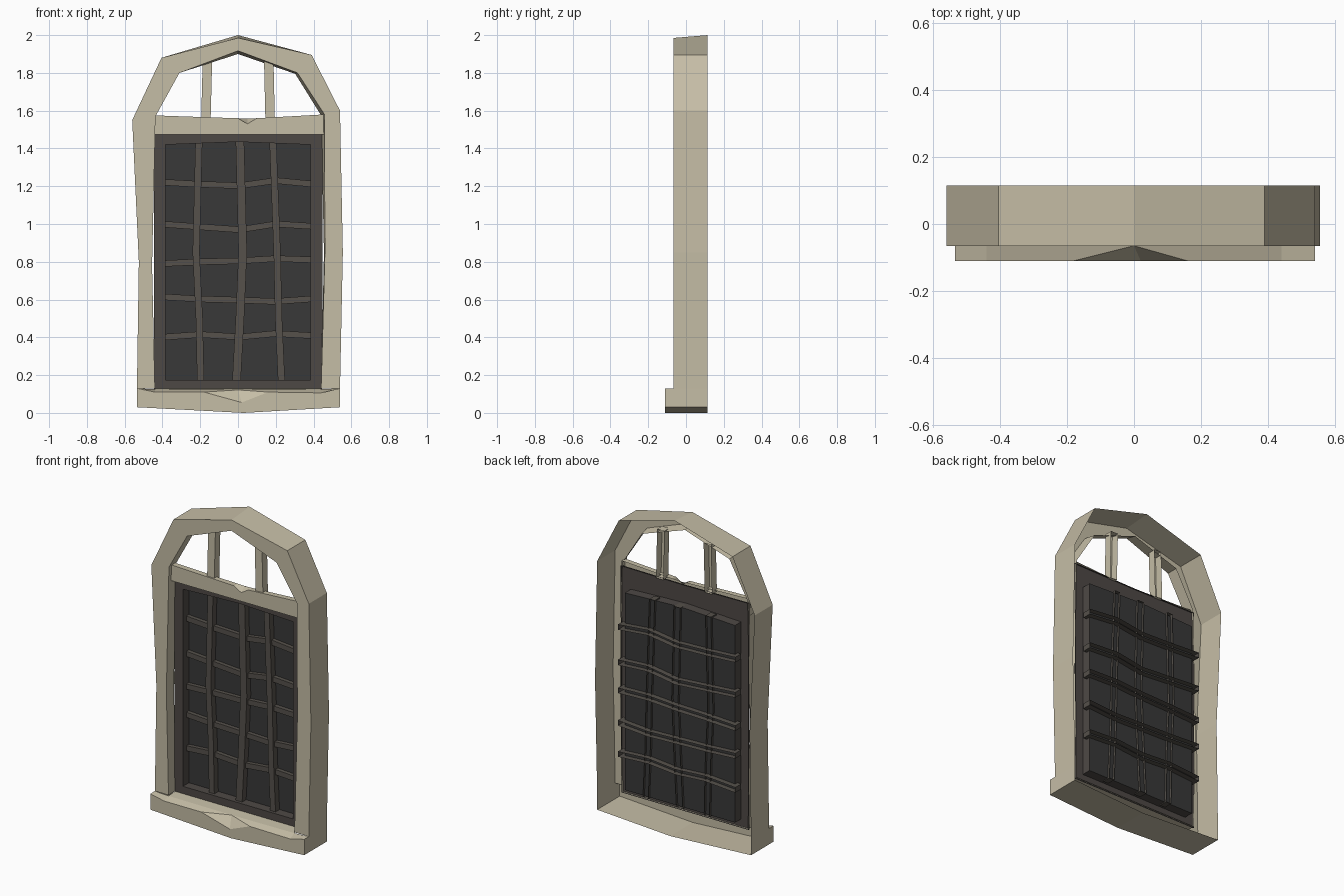
import bpy, bmesh

if "Cube" in bpy.data.objects:
    bpy.data.objects.remove(bpy.data.objects["Cube"])


def material(name, rgb):
    m = bpy.data.materials.new(name)
    m.diffuse_color = (*rgb, 1)
    m.use_nodes = True
    m.node_tree.nodes["Principled BSDF"].inputs["Base Color"].default_value = m.diffuse_color
    return m


STONE = material("pale_stone", (0.56, 0.51, 0.38))
IRON = material("brown_iron", (0.076, 0.066, 0.060))
BARS = material("lattice_iron", (0.092, 0.082, 0.070))
DARK = material("dark_pane", (0.040, 0.040, 0.040))


def make(name, faces, mat):
    """Object from a list of faces, each a list of 3D points."""
    bm = bmesh.new()
    for f in faces:
        bm.faces.new([bm.verts.new(p) for p in f])
    bmesh.ops.remove_doubles(bm, verts=bm.verts, dist=1e-5)
    me = bpy.data.meshes.new(name)
    bm.to_mesh(me)
    bm.free()
    me.materials.append(mat)
    ob = bpy.data.objects.new(name, me)
    bpy.context.collection.objects.link(ob)
    return ob


def wall(front, back, yf, yb):
    """Side wall, facing right of the travel direction."""
    f = [(x, yf, z) for x, z in front]
    b = [(x, yb, z) for x, z in back]
    return [[f[i], b[i], b[i + 1], f[i + 1]] for i in range(len(f) - 1)]


def strip(a, b, yf, ya, yb, a_back=None, b_back=None, caps=True):
    """Channel open at the back: front between chains a (right) and b (left), plus walls."""
    f = [[(x, yf, z) for x, z in (a[i], a[i + 1], b[i + 1], b[i])] for i in range(len(a) - 1)]
    f += wall(a, a_back or a, yf, ya)
    f += wall(b[::-1], (b_back or b)[::-1], yf, yb)
    if caps:
        f += wall([b[0], a[0]], [b[0], a[0]], yf, ya)
        f += wall([a[-1], b[-1]], [a[-1], b[-1]], yf, ya)
    return f


def upright(name, path, w, y0, y1, mat):
    h = w / 2
    make(name, strip([(x + h, z) for x, z in path], [(x - h, z) for x, z in path], y0, y1, y1), mat)


def crossbar(name, path, w, y0, y1, mat):
    h = w / 2
    make(name, strip([(x, z - h) for x, z in path], [(x, z + h) for x, z in path], y0, y1, y1), mat)


# stone arch
F, B = -0.065, 0.115
outer = [(-.535, .13), (-.525, .8), (-.56, 1.55), (-.405, 1.88), (0, 1.985),
         (.39, 1.895), (.54, 1.6), (.555, .85), (.54, .13)]
outer_back = outer[:4] + [(0, 2.0)] + outer[5:]
inner = [(-.44, .13), (-.455, .78), (-.437, 1.57), (-.31, 1.80), (0, 1.917),
         (.315, 1.80), (.458, 1.58), (.46, .85), (.44, .13)]
inner_back = inner[:4] + [(0, 1.90), (.303, 1.795), (.44, 1.575), (.455, .85), (.44, .13)]
make("stone_arch", strip(inner, outer, F, 0.01, B, inner_back, outer_back, caps=False), STONE)

# stone sill with a chipped front edge
S = -0.11
top = [(-.535, S, .13), (-.44, S, .11), (-.18, S, .11), (.02, S, .055),
       (.16, S, .11), (.44, S, .106), (.54, S, .13)]
bottom = [(-.535, .03), (.03, 0), (.54, .03)]
lb, rb, apex = (-.44, F, .125), (.44, F, .125), (0, F, .122)
sill = [[(x, S, z) for x, z in bottom] + top[::-1],
        [top[0], top[1], lb, (-.535, F, .13)],
        [top[1], top[2], apex, lb],
        [top[2], top[3], apex],
        [top[3], top[4], apex],
        [top[4], top[5], rb, apex],
        [top[5], top[6], (.54, F, .13), rb],
        [lb, apex, rb, (.44, .01, .13), (-.44, .01, .13)]]
sill += wall(bottom, bottom, S, B)
for chain in ([(-.535, .13), (-.535, .03)], [(.54, .03), (.54, .13)]):
    sill += wall(chain, chain, S, B)
make("stone_sill", sill, STONE)

# stone lintel with a small chip
lx = [-.445, -.1, 0, .05, .1, .455]
l_top = list(zip(lx, [1.575, 1.563, 1.56, 1.53, 1.56, 1.58]))
l_back = list(zip(lx, [1.575, 1.563, 1.56, 1.558, 1.56, 1.58]))
make("stone_lintel", strip([(x, 1.475) for x in lx], l_top, -.04, -.005, -.005, b_back=l_back), STONE)

# two mullions in the arch opening
upright("mullion_left", [(-.17, 1.55), (-.162, 1.86)], .05, -.03, .02, STONE)
upright("mullion_right", [(.17, 1.55), (.163, 1.86)], .05, -.03, .02, STONE)

# iron surround and recessed dark pane
hole = [(-.385, .175), (-.385, 1.42), (0, 1.435), (.385, 1.42), (.385, .175), (0, .175)]
rim = [(-.445, .125), (-.445, 1.555), (0, 1.55), (.45, 1.555), (.445, .125), (0, .125)]
make("iron_surround", strip(hole + hole[:1], rim + rim[:1], 0, .06, .01, caps=False), IRON)
make("dark_pane", [[(x, .06, z) for x, z in hole[::-1]]], DARK)

# lattice uprights in front
for i, (xs, w) in enumerate([((-.198, -.205, -.222, -.207), .037),
                             ((-.008, .01, .025, .01), .045),
                             ((.23, .215, .207, .185), .037)]):
    upright(f"lattice_upright_{i + 1}", list(zip(xs, (.17, .5, .85, 1.435))), w, .02, .075, BARS)

# lattice crossbars behind the uprights
for i, zs in enumerate([(.40, .415, .402, .42, .408), (.615, .603, .597, .59, .605),
                        (.79, .80, .805, .817, .81), (1.0, .985, .97, 1.0, .987),
                        (1.222, 1.21, 1.203, 1.23, 1.21)]):
    crossbar(f"lattice_crossbar_{i + 1}", list(zip((-.41, -.2, .01, .2, .41), zs)),
             .033, .035, .095, BARS)
